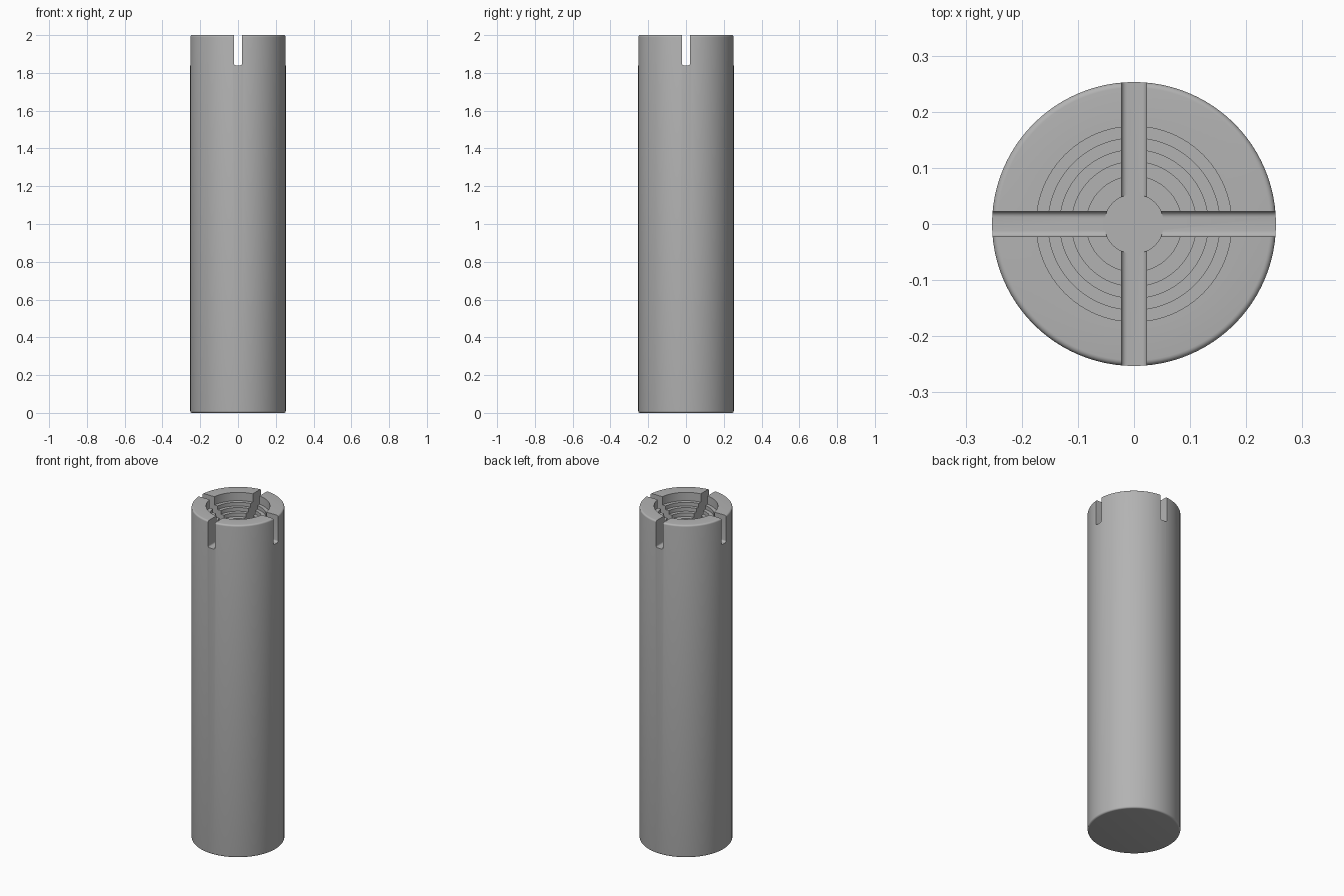
import bpy, bmesh, math
from mathutils import Matrix, Vector

if "Cube" in bpy.data.objects:
    bpy.data.objects.remove(bpy.data.objects["Cube"], do_unlink=True)

RADIUS, HEIGHT, FILLET = 0.253, 2.0, 0.01
SLOT_FLOOR, SLOT_HALF = 1.84, 0.0225
SEGMENTS = 96

grey = bpy.data.materials.new("plain grey")
grey.use_nodes = True
grey.diffuse_color = (0.45, 0.45, 0.45, 1)
grey.node_tree.nodes["Principled BSDF"].inputs["Base Color"].default_value = (0.45, 0.45, 0.45, 1)


def add_object(name, bm):
    bmesh.ops.recalc_face_normals(bm, faces=bm.faces)
    mesh = bpy.data.meshes.new(name)
    bm.to_mesh(mesh)
    bm.free()
    obj = bpy.data.objects.new(name, mesh)
    bpy.context.collection.objects.link(obj)
    mesh.materials.append(grey)
    return obj


def arc(cx, cz, r, start, end, steps=5):
    angles = [math.radians(start + (end - start) * i / steps) for i in range(steps + 1)]
    return [(cx + r * math.cos(a), cz + r * math.sin(a)) for a in angles]


# Outline of the rod: base, rounded rims, then the stepped bowl in the top
profile = [(0, 0)]
profile += arc(RADIUS - FILLET, FILLET, FILLET, -90, 0)
profile += arc(RADIUS - FILLET, HEIGHT - FILLET, FILLET, 0, 90)
step_radii = [0.174, 0.153, 0.132, 0.111, 0.085, 0.053]
first_step = 1.95
drop = (first_step - SLOT_FLOOR) / (len(step_radii) - 1)
level = HEIGHT
for i, r in enumerate(step_radii):
    profile.append((r, level))
    level = first_step - drop * i
    profile.append((r, level))
profile.append((0, level))

bm = bmesh.new()
verts = [bm.verts.new((x, 0, z)) for x, z in profile]
edges = [bm.edges.new(pair) for pair in zip(verts, verts[1:])]
bmesh.ops.spin(bm, geom=verts + edges, cent=(0, 0, 0), axis=(0, 0, 1),
               angle=math.tau, steps=SEGMENTS, use_merge=False)
bmesh.ops.remove_doubles(bm, verts=bm.verts, dist=0.00005)
body = add_object("slotted_rod", bm)

# Crossed slots with rounded floor corners
floor = SLOT_FLOOR + 0.0003
corner = SLOT_HALF - FILLET
section = [(-SLOT_HALF, HEIGHT + 0.1)]
section += arc(-corner, floor + FILLET, FILLET, 180, 270)
section += arc(corner, floor + FILLET, FILLET, 270, 360)
section.append((SLOT_HALF, HEIGHT + 0.1))
for name, turn in (("front_back_slot_cutter", 0), ("side_slot_cutter", 90)):
    bm = bmesh.new()
    face = bm.faces.new([bm.verts.new((x, -0.4, z)) for x, z in section])
    grown = bmesh.ops.extrude_face_region(bm, geom=[face])["geom"]
    bmesh.ops.translate(bm, vec=Vector((0, 0.8, 0)),
                        verts=[g for g in grown if isinstance(g, bmesh.types.BMVert)])
    bmesh.ops.transform(bm, matrix=Matrix.Rotation(math.radians(turn), 4, "Z"), verts=bm.verts)
    cutter = add_object(name, bm)
    cutter.hide_render = True
    cut = body.modifiers.new(name, "BOOLEAN")
    cut.operation, cut.solver, cut.object = "DIFFERENCE", "EXACT", cutter
    bpy.context.view_layer.objects.active = body
    bpy.ops.object.modifier_apply(modifier=cut.name)
    bpy.data.objects.remove(cutter, do_unlink=True)

# Smooth curved walls, crisp step and slot edges
bpy.ops.object.select_all(action="DESELECT")
body.select_set(True)
bpy.context.view_layer.objects.active = body
bpy.ops.object.shade_smooth_by_angle(angle=math.radians(30))
